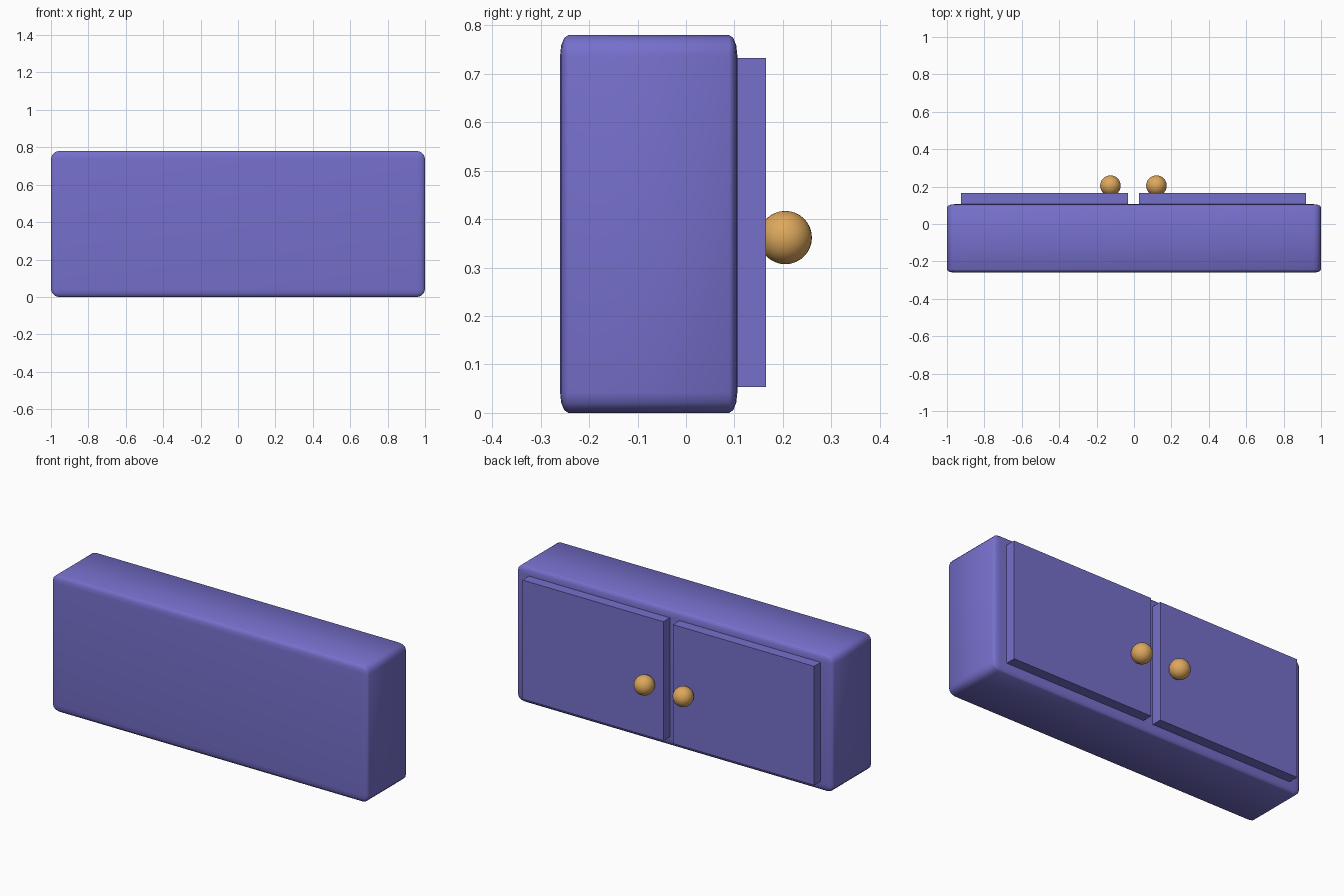
import bpy

if "Cube" in bpy.data.objects:
    bpy.data.objects.remove(bpy.data.objects["Cube"])

def material(name, color):
    m = bpy.data.materials.new(name)
    m.diffuse_color = color
    m.use_nodes = True
    m.node_tree.nodes["Principled BSDF"].inputs["Base Color"].default_value = m.diffuse_color
    return m

PURPLE = material("purple_paint", (0.18, 0.16, 0.60, 1))
BRASS = material("brass", (0.72, 0.39, 0.11, 1))

def box(name, lo, hi, stretch=(1, 1, 1)):
    """Box between two corners; stretch becomes the object scale so bevels follow it."""
    bpy.ops.mesh.primitive_cube_add(size=1, location=[(a + b) / 2 for a, b in zip(lo, hi)])
    o = bpy.context.object
    o.name = name
    for v in o.data.vertices:
        for i in range(3):
            v.co[i] *= (hi[i] - lo[i]) / stretch[i]
    o.scale = stretch
    o.data.materials.append(PURPLE)
    return o

# Cabinet body with rounded edges, shallower along the depth
body = box("cabinet_body", (-1, -0.26, 0), (1, 0.106, 0.78), (1, 0.4, 1))
bevel = body.modifiers.new("rounded_edges", 'BEVEL')
bevel.width = 0.042
bevel.segments = 3
bpy.ops.object.modifier_apply(modifier=bevel.name)
bpy.ops.object.transform_apply(location=False, rotation=False, scale=True)
bpy.ops.object.shade_smooth_by_angle(angle=0.7)

# Pair of doors with round knobs, mirrored about a slightly offset centre line
CX = -0.003
for side, label in ((-1, "left"), (1, "right")):
    xs = sorted((CX + side * 0.03, CX + side * 0.922))
    box(label + "_door", (xs[0], 0.08, 0.053), (xs[1], 0.165, 0.733))
    bpy.ops.mesh.primitive_uv_sphere_add(segments=32, ring_count=16, radius=0.055,
                                         location=(CX + side * 0.123, 0.205, 0.362))
    knob = bpy.context.object
    knob.name = label + "_knob"
    knob.data.materials.append(BRASS)
    bpy.ops.object.shade_smooth()
